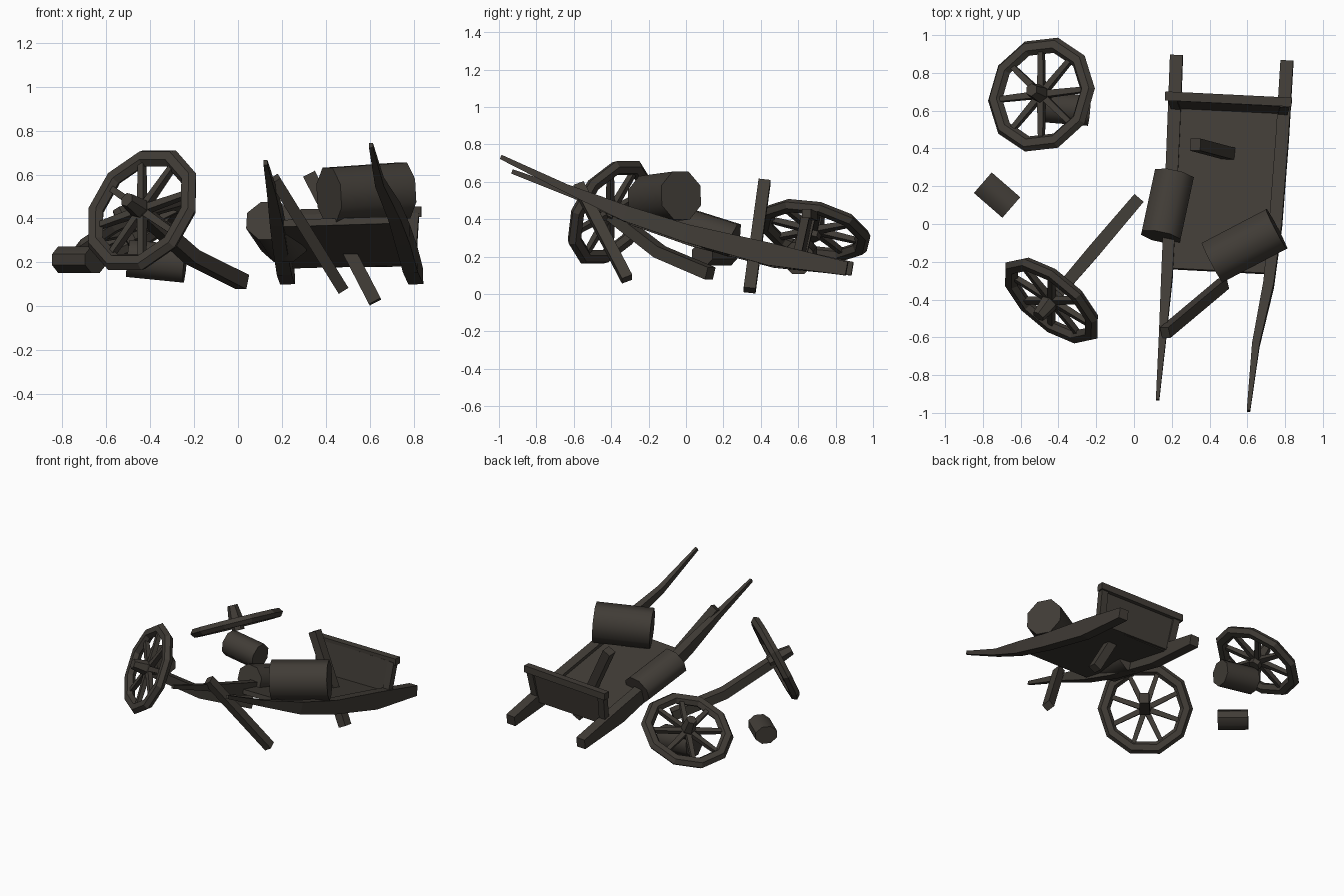
import bpy, bmesh, math
from mathutils import Vector

if "Cube" in bpy.data.objects:
    bpy.data.objects.remove(bpy.data.objects["Cube"])

WOOD = bpy.data.materials.new("dark weathered wood")
WOOD.diffuse_color = (0.052, 0.045, 0.037, 1)
WOOD.use_nodes = True
WOOD.node_tree.nodes["Principled BSDF"].inputs["Base Color"].default_value = WOOD.diffuse_color


def finish(name, bm, smooth=False):
    bmesh.ops.recalc_face_normals(bm, faces=bm.faces)
    me = bpy.data.meshes.new(name)
    bm.to_mesh(me)
    bm.free()
    me.materials.append(WOOD)
    ob = bpy.data.objects.new(name, me)
    bpy.context.collection.objects.link(ob)
    if smooth:
        bpy.ops.object.select_all(action='DESELECT')
        ob.select_set(True)
        bpy.context.view_layer.objects.active = ob
        bpy.ops.object.shade_smooth_by_angle(angle=math.radians(50))
    return ob


def add_tube(bm, pts, side, n=4):
    """Loft an n-sided section along pts (x, y, z, half width, half height)."""
    cos = [Vector(p[:3]) for p in pts]
    k = 1 / math.cos(math.pi / n)
    rings = []
    for i, p in enumerate(pts):
        t = (cos[min(i + 1, len(pts) - 1)] - cos[max(i - 1, 0)]).normalized()
        u = Vector(side)
        u = (u - t * u.dot(t)).normalized()
        v = t.cross(u)
        ring = []
        for j in range(n):
            a = 2 * math.pi * (j + 0.5) / n
            ring.append(bm.verts.new(cos[i] + u * (p[3] * k * math.cos(a)) + v * (p[4] * k * math.sin(a))))
        rings.append(ring)
    for r, s in zip(rings, rings[1:]):
        for j in range(n):
            bm.faces.new((r[j], r[(j + 1) % n], s[(j + 1) % n], s[j]))
    bm.faces.new(rings[0])
    bm.faces.new(rings[-1])


def tube(name, pts, side=(1, -0.05, 0.03), n=4, smooth=False):
    bm = bmesh.new()
    add_tube(bm, pts, side, n)
    return finish(name, bm, smooth)


def wheel(name, centre, normal, phase):
    """Ten-sided rim, eight spokes, hub sticking out along normal."""
    c, w = Vector(centre), Vector(normal).normalized()
    u = Vector((1, 0, 0))
    u = (u - w * u.dot(w)).normalized()
    v = w.cross(u)
    bm = bmesh.new()
    N, M = 10, 6
    rings = []
    for i in range(N):
        a = 2 * math.pi * i / N + phase
        d = u * math.cos(a) + v * math.sin(a)
        rings.append([bm.verts.new(c + d * (0.273 + 0.042 * math.cos(b)) + w * (0.034 * math.sin(b)))
                      for b in (2 * math.pi * j / M for j in range(M))])
    for i in range(N):
        r, s = rings[i], rings[(i + 1) % N]
        for j in range(M):
            bm.faces.new((r[j], r[(j + 1) % M], s[(j + 1) % M], s[j]))
    for i in range(8):
        a = 2 * math.pi * i / 8
        d = u * math.cos(a) + v * math.sin(a)
        add_tube(bm, [(*(c + d * 0.02), 0.018, 0.018), (*(c + d * 0.25), 0.014, 0.014)], w)
    add_tube(bm, [(*(c - w * 0.05), 0.035, 0.035), (*(c + w * 0.03), 0.042, 0.042),
                  (*(c + w * 0.12), 0.03, 0.03)], u, 6)
    return finish(name, bm)


def bundle(name, centre, axis, length, w, h):
    c, d = Vector(centre), Vector(axis).normalized() * (length / 2)
    return tube(name, [(*(c - d), w, h), (*(c + d), w, h)], d.cross(Vector((0, 0, 1))), 8, True)


# Long tapering shafts that run under the bed and end as handles
tube("right_shaft", [(.81, .86, .135, .034, .036), (.785, .45, .212, .034, .06), (.75, .0, .325, .034, .048),
                     (.713, -.32, .43, .028, .042), (.645, -.64, .565, .02, .022), (.606, -.99, .733, .009, .012)])
tube("left_shaft", [(.225, .89, .135, .034, .036), (.21, .48, .2, .034, .06), (.19, .03, .305, .032, .048),
                    (.175, -.27, .405, .03, .042), (.152, -.59, .53, .02, .022), (.125, -.93, .655, .009, .012)])

# Bed and tail board
tube("cart_bed", [(.45, -.25, .385, .25, .016), (.5, .6, .195, .268, .016)])
tube("tail_board", [(.5, .605, .18, .27, .013), (.5, .65, .42, .28, .013)])
tube("tail_rail", [(.165, .678, .415, .024, .024), (.835, .645, .43, .024, .024)], (0, 1, 0))
tube("left_tail_post", [(.225, .62, .19, .025, .022), (.205, .67, .41, .025, .022)])
tube("right_tail_post", [(.785, .59, .19, .025, .022), (.80, .64, .42, .025, .022)])

# Loose planks: one pierces the bed, one leans at the front
tube("broken_plank", [(.325, .42, .60, .032, .03), (.625, .34, .02, .032, .03)], (0, 1, 0))
tube("leaning_plank", [(.165, -.575, .58, .03, .026), (.475, -.315, .08, .03, .026)], (0, 1, 0))

# Two wheels broken off, one still carrying its axle
wheel("fallen_wheel", (-.49, .685, .34), (-.44, .21, .87), 0)
wheel("axle_wheel", (-.437, -.405, .437), (-.58, -.70, .41), 0.3)
tube("axle", [(-.45, -.42, .44, .03, .03), (-.21, -.14, .225, .035, .032), (.02, .13, .11, .032, .034)],
     (.77, -.64, 0))

# Barrel-shaped loads, on the cart and scattered
bundle("bed_load", (.585, -.115, .515), (.86, .45, .06), .385, .118, .128)
bundle("side_load", (.177, .095, .338), (.075, .35, -.11), .35, .105, .09)
bundle("small_load", (-.725, .153, .212), (.76, -.66, 0), .2, .072, .06)
bundle("wheel_load", (-.37, .61, .205), (.25, -.02, -.025), .26, .08, .085)
